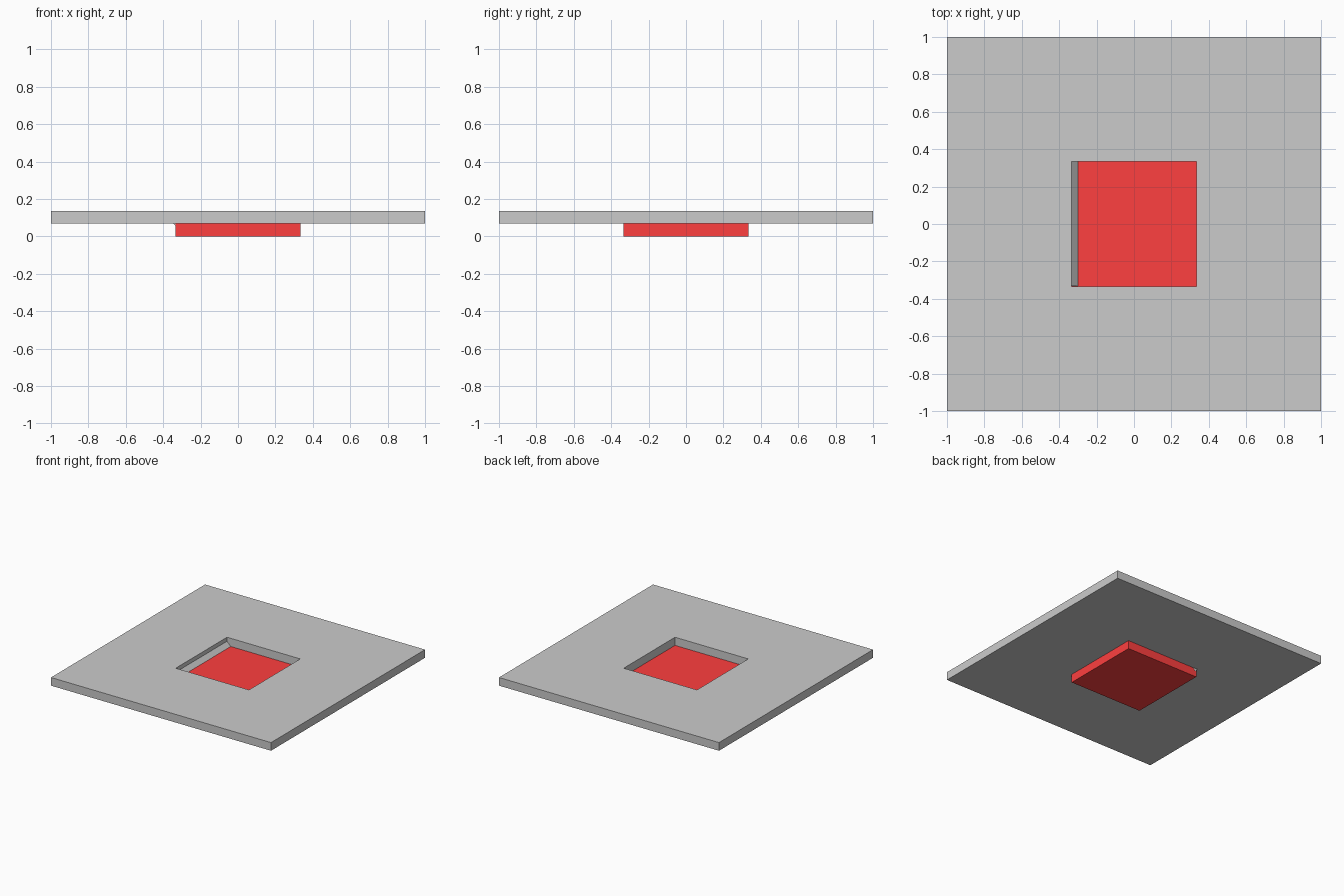
import bpy, bmesh

if "Cube" in bpy.data.objects:
    bpy.data.objects.remove(bpy.data.objects["Cube"])

HALF = 0.333      # half width of the opening and button
Z0, Z1 = 0.069, 0.136


def prism(name, profile, start, end, place):
    """Extrude a closed 2D profile; place(a, b, t) maps it into 3D."""
    bm = bmesh.new()
    lo = [bm.verts.new(place(a, b, start)) for a, b in profile]
    hi = [bm.verts.new(place(a, b, end)) for a, b in profile]
    bm.faces.new(lo)
    bm.faces.new(hi)
    n = len(profile)
    for i in range(n):
        j = (i + 1) % n
        bm.faces.new((lo[i], lo[j], hi[j], hi[i]))
    bmesh.ops.recalc_face_normals(bm, faces=bm.faces)
    me = bpy.data.meshes.new(name)
    bm.to_mesh(me)
    bm.free()
    ob = bpy.data.objects.new(name, me)
    bpy.context.collection.objects.link(ob)
    return ob


def square(r):
    return [(-r, -r), (r, -r), (r, r), (-r, r)]


def upright(a, b, t):
    return (a, b, t)


# square plate with a square opening, built as one ring
bm = bmesh.new()
loops = [[bm.verts.new((x, y, z)) for x, y in square(r)]
         for r, z in ((1, Z0), (1, Z1), (HALF, Z1), (HALF, Z0))]
for k in range(4):
    a, b = loops[k], loops[(k + 1) % 4]
    for i in range(4):
        j = (i + 1) % 4
        bm.faces.new((a[i], a[j], b[j], b[i]))
bmesh.ops.recalc_face_normals(bm, faces=bm.faces)
mesh = bpy.data.meshes.new("plate")
bm.to_mesh(mesh)
bm.free()
plate = bpy.data.objects.new("plate", mesh)
bpy.context.collection.objects.link(plate)

# red block under the opening
button = prism("button", square(HALF), 0, Z0, upright)
red = bpy.data.materials.new("red")
red.diffuse_color = (1.0, 0.05, 0.05, 1)
red.use_nodes = True
red.node_tree.nodes["Principled BSDF"].inputs["Base Color"].default_value = red.diffuse_color
button.data.materials.append(red)

# tilted hinge bar along the left side of the opening
prism("hinge_bar",
      [(-0.322, 0.046), (-0.299, 0.069), (-0.339, 0.109), (-0.362, 0.086)],
      -0.332, 0.335, lambda a, b, t: (a, t, b))
